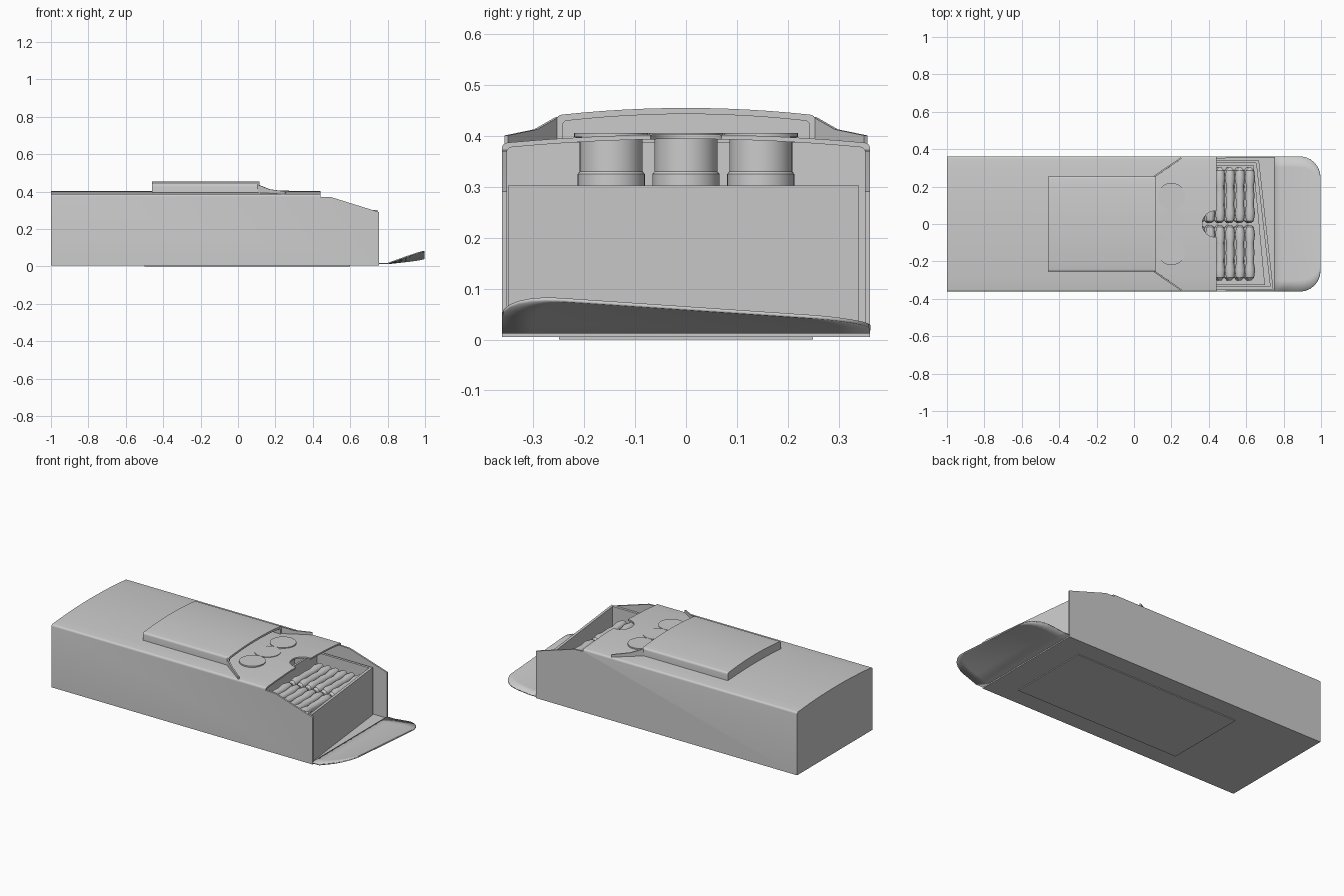
import bpy, bmesh, math
from mathutils import Vector

if "Cube" in bpy.data.objects:
    bpy.data.objects.remove(bpy.data.objects["Cube"])


def mesh_object(name, bm):
    bmesh.ops.recalc_face_normals(bm, faces=bm.faces)
    me = bpy.data.meshes.new(name)
    bm.to_mesh(me)
    bm.free()
    ob = bpy.data.objects.new(name, me)
    bpy.context.collection.objects.link(ob)
    return ob


def activate(ob):
    bpy.ops.object.select_all(action='DESELECT')
    ob.select_set(True)
    bpy.context.view_layer.objects.active = ob


def smooth(ob, angle=32):
    activate(ob)
    bpy.ops.object.shade_smooth_by_angle(angle=math.radians(angle))


def prism(name, pts, axis, a, b):
    """Closed prism: 2D profile extruded along an axis from a to b."""
    def place(p, t):
        return {'x': (t, p[0], p[1]), 'y': (p[0], t, p[1]), 'z': (p[0], p[1], t)}[axis]
    bm = bmesh.new()
    lo = [bm.verts.new(place(p, a)) for p in pts]
    hi = [bm.verts.new(place(p, b)) for p in pts]
    bm.faces.new(lo)
    bm.faces.new(hi)
    for i in range(len(pts)):
        j = (i + 1) % len(pts)
        bm.faces.new((lo[i], lo[j], hi[j], hi[i]))
    return mesh_object(name, bm)


def cut(ob, cutter):
    mod = ob.modifiers.new('cut', 'BOOLEAN')
    mod.operation = 'DIFFERENCE'
    mod.solver = 'EXACT'
    mod.object = cutter
    activate(ob)
    bpy.ops.object.modifier_apply(modifier=mod.name)
    bpy.data.objects.remove(cutter)


def domed(half, z0, edge, crown, r):
    """Cross-section with a flat base, rounded shoulders and a gently arched top."""
    pts = [(half, z0)]
    for i in range(5):
        t = math.radians(90 * i / 4)
        pts.append((half - r + r * math.cos(t), edge - r + r * math.sin(t)))
    for i in range(1, 12):
        y = (half - r) * (1 - i / 6)
        pts.append((y, edge + (crown - edge) * (1 - (y / (half - r)) ** 2)))
    for i in range(4, -1, -1):
        t = math.radians(90 * i / 4)
        pts.append((-half + r - r * math.cos(t), edge - r + r * math.sin(t)))
    return pts + [(-half, z0)]


def spin(name, profile, axis, loc, seg=24):
    """Solid of revolution from (radius, height) pairs."""
    bm = bmesh.new()
    rings = []
    for r, h in profile:
        ring = []
        for k in range(seg):
            t = 2 * math.pi * k / seg
            u, v = r * math.cos(t), r * math.sin(t)
            p = (u, v, h) if axis == 'z' else (u, h, v)
            ring.append(bm.verts.new(Vector(p) + Vector(loc)))
        rings.append(ring)
    for lo, hi in zip(rings, rings[1:]):
        for k in range(seg):
            bm.faces.new((lo[k], lo[(k + 1) % seg], hi[(k + 1) % seg], hi[k]))
    bm.faces.new(rings[0])
    bm.faces.new(rings[-1])
    ob = mesh_object(name, bm)
    smooth(ob)
    return ob


# Carton: hollow arched box with a cut-away end and thumb notch
carton = prism('carton', domed(0.362, 0.005, 0.387, 0.403, 0.012), 'x', -1, 0.755)
cut(carton, prism('hollow', domed(0.352, 0.014, 0.378, 0.394, 0.01), 'x', -0.988, 1))
cut(carton, prism('end_cut', [(0.44, 0.6), (0.44, 0.372), (0.5, 0.37),
                              (0.757, 0.29), (0.9, 0.25), (0.9, 0.6)], 'y', -0.6, 0.6))
notch = [(0.435 + 0.07 * math.cos(2 * math.pi * i / 32),
          0.07 * math.sin(2 * math.pi * i / 32)) for i in range(32)]
cut(carton, prism('thumb_cut', notch, 'z', 0.34, 0.6))
smooth(carton)

# Thin panel glued under the base
prism('base_panel', [(-0.5, -0.25), (0.6, -0.25), (0.6, 0.25), (-0.5, 0.25)], 'z', 0, 0.006)

# Raised hood, open towards the discs
hood = prism('raised_hood', domed(0.255, 0.387, 0.442, 0.455, 0.012), 'x', -0.46, 0.115)
cut(hood, prism('hood_hollow', domed(0.243, 0.36, 0.43, 0.443, 0.01), 'x', -0.448, 0.5))
smooth(hood)

# Flared cheeks beside the hood opening
for side, name in ((-1, 'front_cheek'), (1, 'back_cheek')):
    bm = bmesh.new()
    vs = [bm.verts.new(p) for p in ((0.11, side * 0.25, 0.385), (0.11, side * 0.25, 0.437),
                                    (0.17, side * 0.292, 0.413), (0.255, side * 0.35, 0.401),
                                    (0.255, side * 0.35, 0.383))]
    bm.faces.new(vs)
    cheek = mesh_object(name, bm)
    cheek.modifiers.new('thickness', 'SOLIDIFY').thickness = 0.008

# Capped bottles standing in a row
for i in range(3):
    spin(f'bottle_{i + 1}', [(0.066, 0.015), (0.066, 0.325), (0.062, 0.33), (0.062, 0.396),
                             (0.073, 0.398), (0.073, 0.406)], 'z',
         (0.2, (i - 1) * 0.147, 0), 40)

# Inner tray with a slanting end wall
tray = prism('inner_tray', [(0.29, -0.35), (0.745, -0.35), (0.668, 0.34), (0.29, 0.34)],
             'z', 0.016, 0.303)
cut(tray, prism('tray_hollow', [(0.302, -0.335), (0.728, -0.335), (0.653, 0.325),
                                (0.302, 0.325)], 'z', 0.03, 0.5))

# Rows of swollen sticks lying in the tray, two layers deep
half = [(0.008, 0), (0.02, 0.01), (0.027, 0.05), (0.021, 0.095), (0.024, 0.15),
        (0.02, 0.195), (0.028, 0.24), (0.022, 0.28), (0.008, 0.295)]
for layer, z in enumerate((0.195, 0.245)):
    for col in range(6):
        x = 0.345 + 0.053 * col + (0.01 if layer else 0)
        for side in (-1, 1):
            spin(f'stick_{layer}_{col}_{"back" if side > 0 else "front"}',
                 [(r, side * (h + 0.006)) for r, h in half], 'y', (x, 0, z), 14)

# Packing block under the sticks
prism('packing_block', [(0.31, -0.325), (0.70, -0.325), (0.64, 0.315), (0.31, 0.315)],
      'z', 0.03, 0.18)

# Rounded end flap, lying flat and then twisting upward
bm = bmesh.new()
xs = [0.75, 0.8, 0.85, 0.885] + [0.885 + 0.113 * math.sin(math.radians(a))
                                 for a in (15, 30, 45, 60, 75, 90)]
rows = []
for x in xs:
    w = 0.362 if x <= 0.885 else 0.249 + math.sqrt(max(0, 0.113 ** 2 - (x - 0.885) ** 2))
    row = []
    for k in range(13):
        y = w * (k / 6 - 1)
        rise = 0.064 - 0.038 * (y + 0.25) / 0.55
        row.append(bm.verts.new((x, y, 0.012 + max(0, x - 0.8) / 0.2 * rise)))
    rows.append(row)
for a, b in zip(rows, rows[1:]):
    for k in range(12):
        bm.faces.new((a[k], a[k + 1], b[k + 1], b[k]))
flap = mesh_object('end_flap', bm)
mod = flap.modifiers.new('thickness', 'SOLIDIFY')
mod.thickness = 0.007
smooth(flap)
